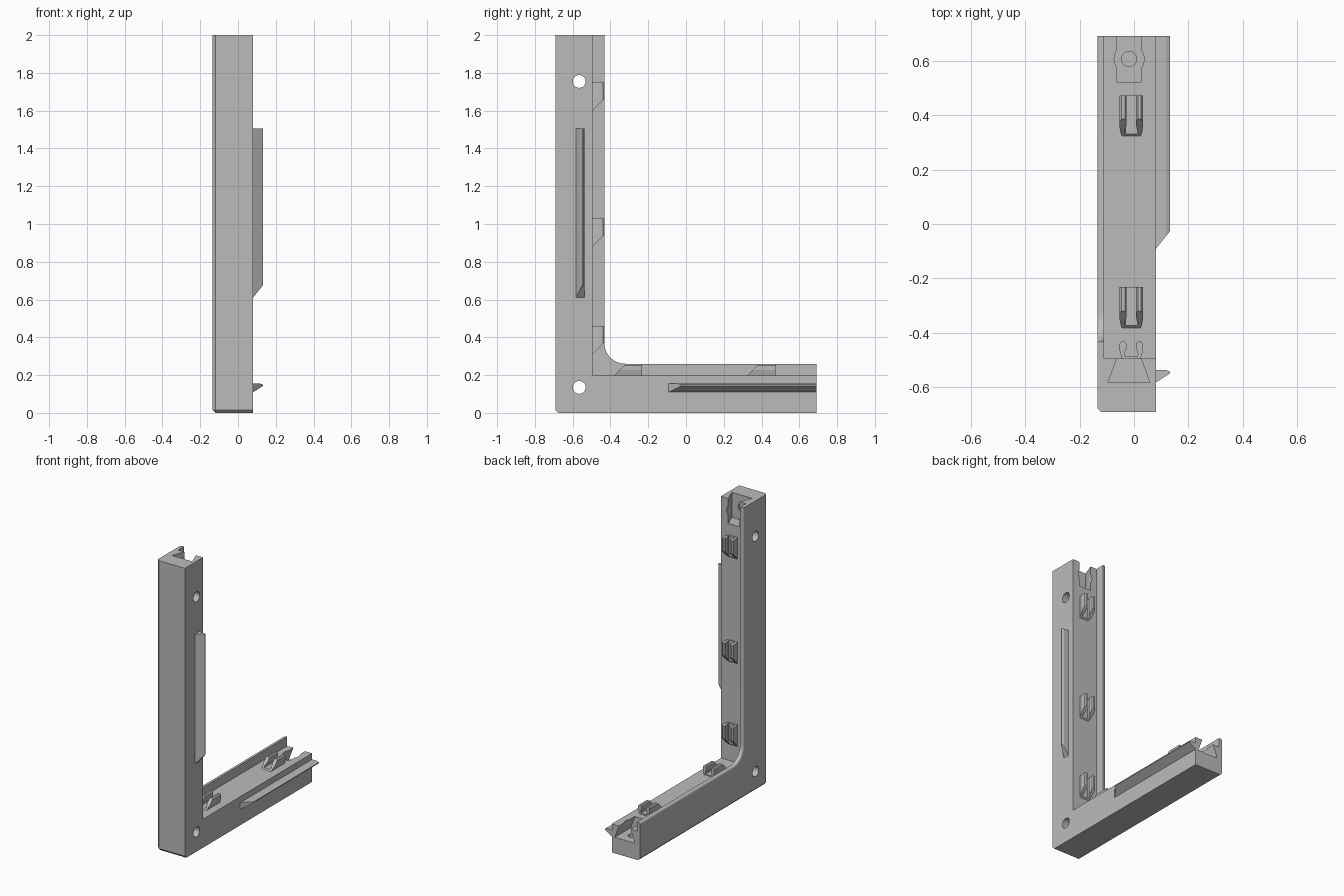
import bpy, bmesh, math

if "Cube" in bpy.data.objects:
    bpy.data.objects.remove(bpy.data.objects["Cube"])

grey = bpy.data.materials.new("plain grey")
grey.use_nodes = True
GREY = (0.5, 0.5, 0.5, 1)
grey.diffuse_color = GREY
grey.node_tree.nodes["Principled BSDF"].inputs["Base Color"].default_value = GREY

HALF = 0.692               # half of the depth in y
LEFT, RIGHT = -0.135, 0.08  # sides of the bars
THICK, LIP = 0.197, 0.26    # bar thickness, and height of the lip and clips
LENGTH = {"post": 2.0, "base": 2 * HALF}


def place(arm, x, t, s):
    """x across, t out from the outer face, s along the arm from the corner."""
    return (x, t - HALF, s) if arm == "post" else (x, s - HALF, t)


def loft(name, ring_a, ring_b):
    bm = bmesh.new()
    a = [bm.verts.new(p) for p in ring_a]
    b = [bm.verts.new(p) for p in ring_b]
    bm.faces.new(a)
    bm.faces.new(b[::-1])
    for i in range(len(a)):
        j = (i + 1) % len(a)
        bm.faces.new((a[i], b[i], b[j], a[j]))
    bmesh.ops.recalc_face_normals(bm, faces=bm.faces)
    mesh = bpy.data.meshes.new(name)
    bm.to_mesh(mesh)
    bm.free()
    mesh.materials.append(grey)
    ob = bpy.data.objects.new(name, mesh)
    bpy.context.collection.objects.link(ob)
    return ob


def bar(name, arm, profile, start, end, slope=lambda x, t: 0):
    return loft(name, [place(arm, x, t, start + slope(x, t)) for x, t in profile],
                [place(arm, x, t, end) for x, t in profile])


def bevel(ob, test, width, segments):
    bm = bmesh.new()
    bm.from_mesh(ob.data)
    edges = [e for e in bm.edges if test(e.verts[0].co, e.verts[1].co)]
    bmesh.ops.bevel(bm, geom=edges, offset=width, segments=segments,
                    profile=0.5, affect='EDGES')
    bm.to_mesh(ob.data)
    bm.free()


def cut(ob, cutter):
    mod = ob.modifiers.new("cut", 'BOOLEAN')
    mod.operation, mod.solver, mod.object = 'DIFFERENCE', 'EXACT', cutter
    bpy.context.view_layer.objects.active = ob
    bpy.ops.object.modifier_apply(modifier=mod.name)
    bpy.data.objects.remove(cutter)


def circle(u, v, r, n=32):
    return [(u + r * math.cos(2 * math.pi * i / n), v + r * math.sin(2 * math.pi * i / n))
            for i in range(n)]


def plate(name, outline, x0, x1):
    return loft(name, [(x0, y, z) for y, z in outline], [(x1, y, z) for y, z in outline])


# L-shaped frame with small chamfers on the outer edges
inner = THICK - HALF
body = plate("frame", [(-HALF, 0), (HALF, 0), (HALF, THICK), (inner, THICK),
                       (inner, 2), (-HALF, 2)], LEFT, RIGHT)


def outer_edge(a, b):
    front = abs(a.y + HALF) < 1e-4 and abs(b.y + HALF) < 1e-4
    bottom = a.z < 1e-4 and b.z < 1e-4
    side = a.x < LEFT + 1e-4 and b.x < LEFT + 1e-4
    return (front and bottom) or (side and (front or bottom))


bevel(body, outer_edge, 0.016, 1)

# Through holes in the side
for z in (1.755, 0.135):
    cut(body, plate("hole_cutter", circle(-0.565, z, 0.034), -0.3, 0.3))

# Dovetail slots, with round recess and blind hole, at both ends
slot = [(-0.095, 0.11), (0.058, 0.11), (0.026, THICK), (0.026, 0.22),
        (-0.063, 0.22), (-0.063, THICK)]
for arm, length in LENGTH.items():
    cut(body, bar("slot_cutter", arm, slot, length - 0.172, length + 0.05))
    for r, low in ((0.055, 0.11), (0.028, 0.06)):
        ring = circle(-0.018, length - 0.085, r)
        cut(body, loft("recess_cutter", [place(arm, x, low, s) for x, s in ring],
                       [place(arm, x, 0.24, s) for x, s in ring]))

# Lip along the inner edge with a rounded corner
R = 0.11
corner = LIP - HALF
fillet = []
for i in range(13):
    a = math.pi / 2 * i / 12
    fillet.append((corner + R - R * math.sin(a), LIP + R - R * math.cos(a)))
lip = plate("lip", [(inner, THICK), (HALF, THICK), (HALF, LIP)] + fillet
            + [(corner, 2), (inner, 2)], LEFT, -0.11)


def lip_edge(a, b):
    return all(p.x < LEFT + 1e-4 and p.y > corner - 1e-4 and p.z > LIP - 1e-4
               for p in (a, b)) and not (abs(a.z - b.z) < 1e-4 and a.z > 1.9)


bevel(lip, lip_edge, 0.012, 3)

# Forked clips with sloping lower ends
half = [(0.022, 0.205), (0.025, 0.214), (0.018, 0.235), (0.018, 0.252), (0.024, LIP),
        (0.036, LIP), (0.043, 0.252), (0.043, 0.228), (0.034, THICK - 0.002)]
fork = [(x - 0.01, t) for x, t in half] + [(-x - 0.01, t) for x, t in half[::-1]]
for arm, starts in {"post": (0.31, 0.88, 1.6), "base": (0.31, 1.015)}.items():
    for i, s in enumerate(starts):
        bar(f"{arm}_clip_{i + 1}", arm, fork, s, s + 0.15, lambda x, t: t - THICK)

# Side ridges with a sloping start
fin = [(RIGHT - 0.002, 0.108), (RIGHT - 0.002, 0.155), (0.118, 0.155),
       (0.133, 0.149), (0.133, 0.143)]
for arm, s0, s1 in (("post", 0.61, 1.505), ("base", 0.6, 2 * HALF)):
    bar(f"{arm}_ridge", arm, fin, s0, s1, lambda x, t: 1.25 * (x - RIGHT))

# Smooth only the rounded surfaces
bpy.ops.object.select_all(action='DESELECT')
for ob in (body, lip):
    ob.select_set(True)
bpy.context.view_layer.objects.active = body
bpy.ops.object.shade_smooth_by_angle(angle=math.radians(32))
